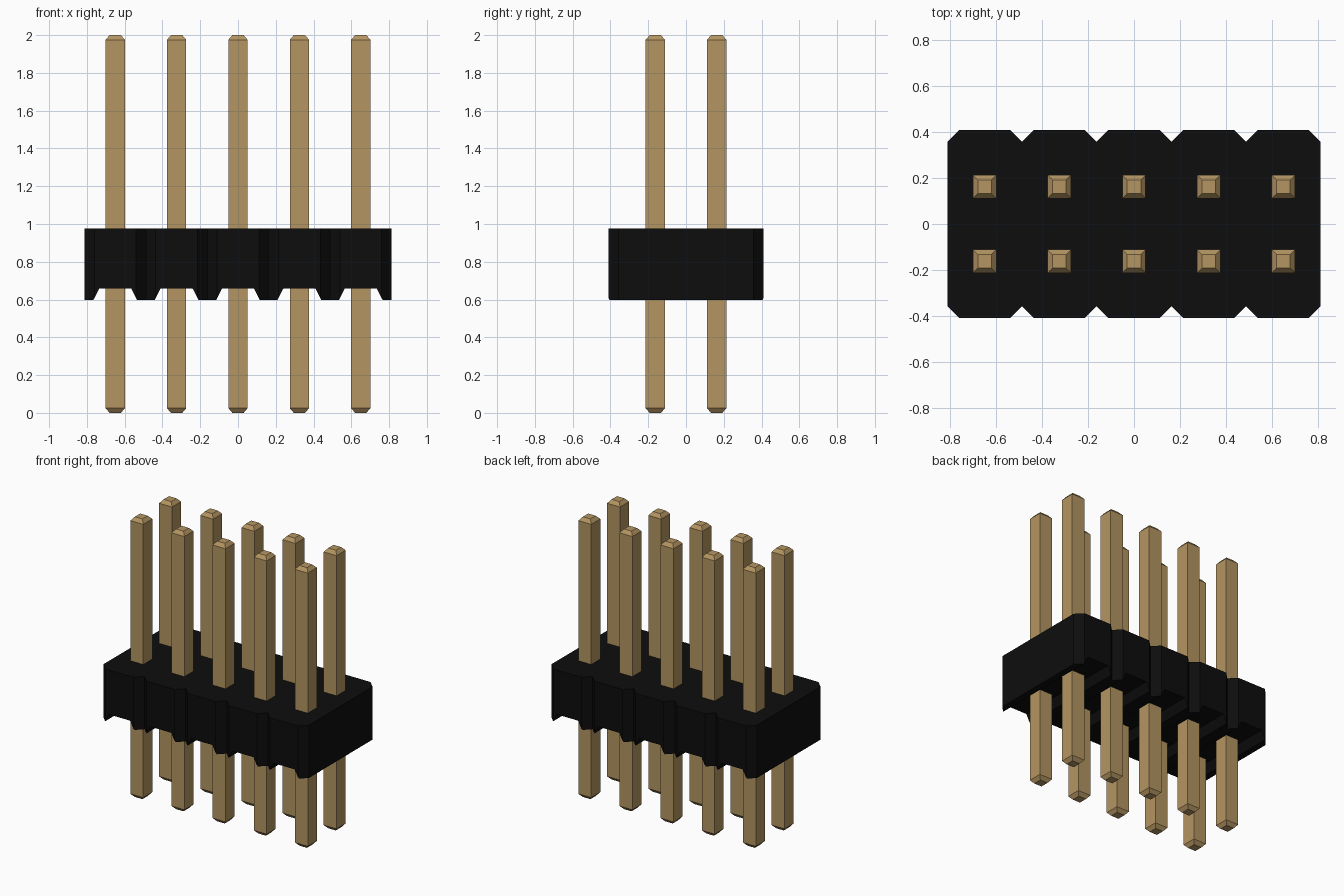
import bpy
import bmesh

if "Cube" in bpy.data.objects:
    bpy.data.objects.remove(bpy.data.objects["Cube"], do_unlink=True)

PITCH = 0.325
COLUMNS = [(i - 2) * PITCH for i in range(5)]
ROWS = {"front": -PITCH / 2, "back": PITCH / 2}
HALF_X, HALF_Y, CHAMFER = 0.812, 0.41, 0.052
BOTTOM, TOP = 0.598, 0.975


def material(name, colour):
    mat = bpy.data.materials.new(name)
    mat.use_nodes = True
    mat.diffuse_color = (*colour, 1)
    mat.node_tree.nodes["Principled BSDF"].inputs["Base Color"].default_value = (*colour, 1)
    return mat


def loft(bm, rings):
    """Skin matching closed rings of points and cap both ends."""
    loops = [[bm.verts.new(p) for p in ring] for ring in rings]
    for a, b in zip(loops, loops[1:]):
        for i in range(len(a)):
            j = (i + 1) % len(a)
            bm.faces.new((a[i], a[j], b[j], b[i]))
    bm.faces.new(loops[0][::-1])
    bm.faces.new(loops[-1])


def finish(bm, name, mat):
    bmesh.ops.recalc_face_normals(bm, faces=bm.faces)
    mesh = bpy.data.meshes.new(name)
    bm.to_mesh(mesh)
    bm.free()
    mesh.materials.append(mat)
    obj = bpy.data.objects.new(name, mesh)
    bpy.context.collection.objects.link(obj)
    return obj


black = material("black plastic", (0.004, 0.004, 0.004))
gold = material("gold metal", (0.455, 0.3, 0.122))

# Housing outline: chamfered cells joined by V notches
front_edge = [(-HALF_X, -HALF_Y + CHAMFER)]
for x in COLUMNS:
    half = PITCH / 2 - CHAMFER
    front_edge += [(x - half, -HALF_Y), (x + half, -HALF_Y)]
    front_edge.append((min(x + PITCH / 2, HALF_X), -HALF_Y + CHAMFER))
outline = front_edge + [(-x, -y) for x, y in front_edge]
bm = bmesh.new()
loft(bm, [[(x, y, z) for x, y in outline] for z in (BOTTOM, TOP)])
housing = finish(bm, "housing", black)

# Tapered channels across the underside
bm = bmesh.new()
for x in COLUMNS:
    section = [(-0.14, 0.55), (0.14, 0.55), (0.085, 0.658), (-0.085, 0.658)]
    loft(bm, [[(x + dx, y, z) for dx, z in section] for y in (-0.6, 0.6)])
cutter = finish(bm, "channel_cutter", black)
cutter.hide_render = True

cut = housing.modifiers.new("channels", "BOOLEAN")
cut.operation = "DIFFERENCE"
cut.solver = "EXACT"
cut.object = cutter
bpy.context.view_layer.objects.active = housing
bpy.ops.object.modifier_apply(modifier=cut.name)
bpy.data.objects.remove(cutter, do_unlink=True)

# Square pins with tapered tips
for row, y in ROWS.items():
    for number, x in enumerate(COLUMNS, 1):
        bm = bmesh.new()
        rings = []
        for z, r in ((0, 0.03), (0.025, 0.051), (1.975, 0.051), (2, 0.03)):
            rings.append([(sx * r, sy * r, z) for sx, sy in ((-1, -1), (1, -1), (1, 1), (-1, 1))])
        loft(bm, rings)
        pin = finish(bm, f"{row}_pin_{number}", gold)
        pin.location = (x, y, 0)
